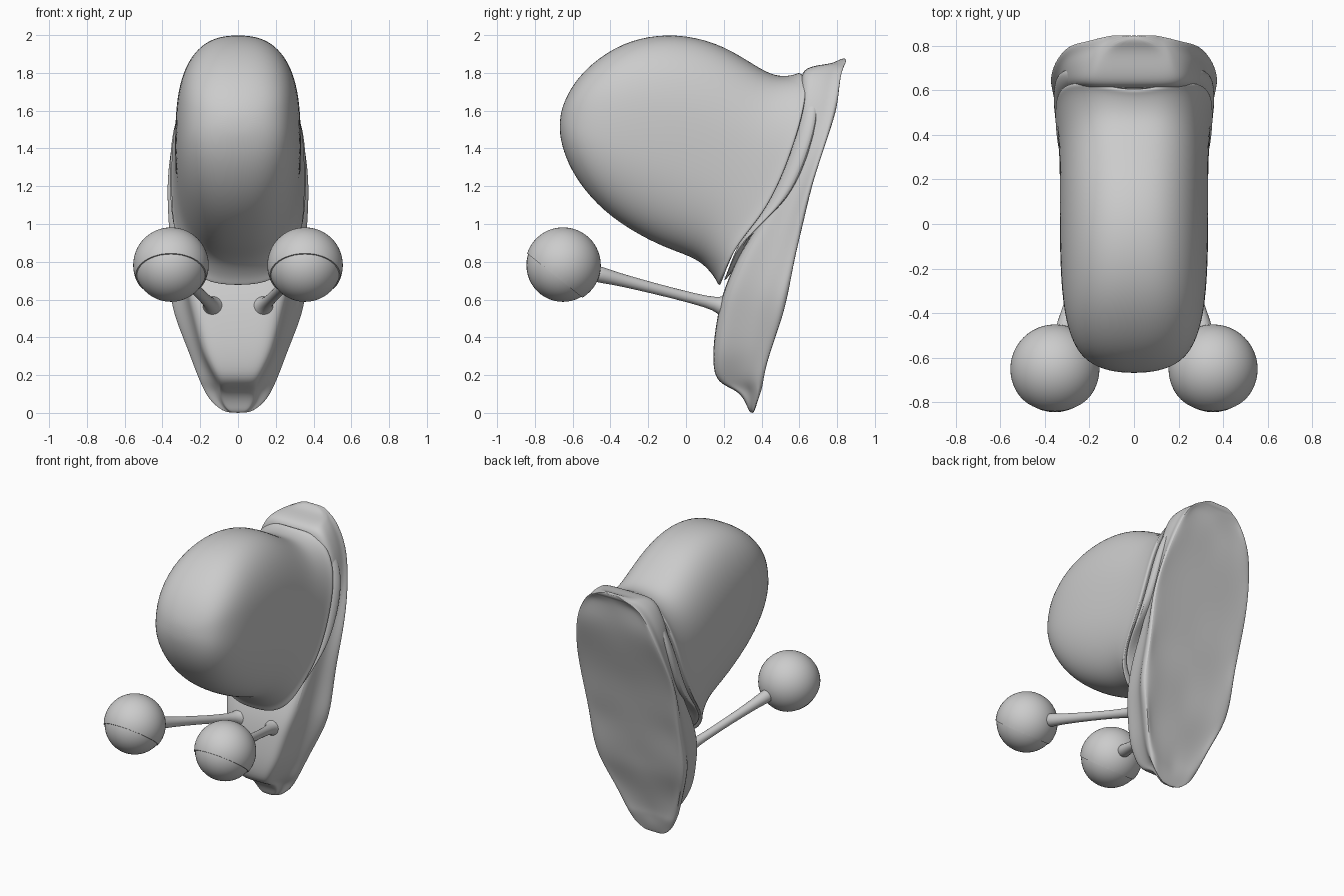
import bpy, bmesh, math
from mathutils import Vector

if "Cube" in bpy.data.objects:
    bpy.data.objects.remove(bpy.data.objects["Cube"])

grey = bpy.data.materials.new("soft_grey")
grey.diffuse_color = (0.6, 0.6, 0.6, 1)
grey.use_nodes = True
grey.node_tree.nodes["Principled BSDF"].inputs["Base Color"].default_value = grey.diffuse_color


def finish(name, bm, subdiv=0):
    bmesh.ops.recalc_face_normals(bm, faces=bm.faces)
    me = bpy.data.meshes.new(name)
    bm.to_mesh(me)
    bm.free()
    ob = bpy.data.objects.new(name, me)
    bpy.context.collection.objects.link(ob)
    me.materials.append(grey)
    if subdiv:
        mod = ob.modifiers.new("smooth", 'SUBSURF')
        mod.levels = mod.render_levels = subdiv
    bpy.ops.object.select_all(action='DESELECT')
    ob.select_set(True)
    bpy.context.view_layer.objects.active = ob
    bpy.ops.object.shade_smooth_by_angle(angle=math.radians(50))
    return ob


def loft(name, rings, subdiv=2):
    bm = bmesh.new()
    loops = [[bm.verts.new(p) for p in r] for r in rings]
    n = len(loops[0])
    for a, b in zip(loops, loops[1:]):
        for i in range(n):
            bm.faces.new((a[i], a[(i + 1) % n], b[(i + 1) % n], b[i]))
    bm.faces.new(loops[0])
    bm.faces.new(loops[-1])
    return finish(name, bm, subdiv)


def oval(top, bottom, w, bow=0.0, power=2.4, n=36):
    """Rounded section spanning two (y, z) points, its sides bowed backwards."""
    t, b = Vector((0, *top)), Vector((0, *bottom))
    mid, half = (t + b) / 2, (t - b) / 2
    pts = []
    for i in range(n):
        a = 2 * math.pi * i / n
        c, s = math.cos(a), math.sin(a)
        x = math.copysign(abs(c) ** (2 / power), c)
        h = math.copysign(abs(s) ** (2 / power), s)
        p = mid + half * h
        p.x = x * w
        rise = min(1, max(0, (h + .8) / .7))
        p.y += bow * abs(x) ** 1.5 * rise * rise * (3 - 2 * rise)
        pts.append(p)
    return pts


# Shell: top point, bottom point, half width, bow, section power
shell = [
    ((.57, 1.74), (.21, .76), .30, .10, 2.7),
    ((.60, 1.78), (.19, .70), .335, .11, 2.8),
    ((.603, 1.80), (.182, .675), .352, .112, 2.8),
    ((.588, 1.803), (.17, .675), .355, .11, 2.8),
    ((.57, 1.79), (.16, .70), .347, .10, 2.7),
    ((.49, 1.78), (.13, .745), .34, .07, 2.6),
    ((.40, 1.815), (.06, .815), .334, .03, 2.5),
    ((.21, 1.945), (-.09, .865), .334, 0, 2.5),
    ((0, 2.005), (-.23, .93), .334, 0, 2.5),
    ((-.20, 2.0), (-.40, 1.035), .326, 0, 2.5),
    ((-.38, 1.94), (-.54, 1.175), .302, 0, 2.5),
    ((-.55, 1.81), (-.63, 1.325), .245, 0, 2.4),
    ((-.637, 1.675), (-.664, 1.445), .145, 0, 2.2),
    ((-.667, 1.575), (-.669, 1.505), .045, 0, 2),
]
loft("shell", [oval(*s) for s in shell])

# Fleshy collar behind the shell rim
collar = [
    ((.58, 1.76), (.22, .74), .30, .10, 2.7),
    ((.605, 1.785), (.20, .70), .34, .115, 2.8),
    ((.62, 1.79), (.205, .70), .358, .14, 2.7),
    ((.63, 1.78), (.225, .72), .366, .165, 2.6),
    ((.64, 1.75), (.27, .78), .32, .17, 2.6),
]
loft("collar", [oval(*s) for s in collar])

# Foot: height, flange half width, front half width, back y, front y
foot = [
    (0.0, .05, .03, .357, .343),
    (.015, .09, .06, .365, .33),
    (.06, .145, .09, .38, .315),
    (.115, .18, .10, .39, .275),
    (.145, .193, .10, .40, .20),
    (.19, .215, .125, .41, .15),
    (.30, .255, .185, .445, .142),
    (.40, .295, .215, .48, .15),
    (.50, .335, .24, .51, .165),
    (.60, .36, .265, .53, .185),
    (.70, .365, .285, .555, .22),
    (.85, .362, .30, .59, .285),
    (1.0, .37, .31, .62, .385),
    (1.2, .382, .32, .665, .495),
    (1.4, .36, .325, .735, .565),
    (1.6, .315, .31, .795, .60),
    (1.72, .265, .27, .815, .605),
    (1.79, .215, .23, .826, .61),
    (1.825, .175, .19, .835, .635),
    (1.842, .14, .16, .84, .70),
    (1.85, .12, .12, .845, .78),
    (1.877, .07, .06, .85, .82),
]
# Half section: mix from front width to flange width, x factor, depth share
half = [(1, .3, .955), (1, .62, .96), (1, .87, .985), (1, .98, 1), (1, 1, .90),
        (.75, .98, .76), (.2, 1, .58), (0, 1, .32), (0, .97, .12), (0, .8, .01),
        (0, .4, 0)]


def foot_ring(z, w, wf, yb, yf):
    pts = []
    for k, f, t in half:
        x = f * (wf + k * (w - wf))
        y = yf + t * (yb - yf)
        if t > .9 and f < .9 and .1 < z < 1.8:      # gentle ripples on the sole
            y += .014 * math.sin(z * 13) * f
        pts.append(Vector((x, y, z)))
    back = Vector((0, yf + .95 * (yb - yf), z))
    front = Vector((0, yf, z))
    mirror = [Vector((-p.x, p.y, p.z)) for p in reversed(pts)]
    return [back] + pts + [front] + mirror


loft("foot", [foot_ring(*s) for s in foot])

# Eyes on stalks
lid_dir = Vector((0, -.625, -.78)).normalized()
for side, label in ((-1, "left"), (1, "right")):
    centre = Vector((side * .355, -.651, .782))
    base = Vector((side * .135, .20, .565))
    axis = centre - base
    turn = axis.to_track_quat('Z', 'Y')
    rings = []
    for t, r in ((-.05, .085), (-.01, .065), (.03, .045), (.09, .031), (.3, .028),
                 (.55, .032), (.7, .038), (.76, .045), (.85, .045)):
        rings.append([base + axis * t + turn @ Vector((r * math.cos(a), r * math.sin(a), 0))
                      for a in (math.pi * i / 6 for i in range(12))])
    loft(label + "_stalk", rings, 1)

    bm = bmesh.new()
    bmesh.ops.create_uvsphere(bm, u_segments=40, v_segments=24, radius=.194)
    bmesh.ops.translate(bm, verts=bm.verts, vec=centre)
    finish(label + "_eyeball", bm)

    # Lid: larger sphere cut open towards the lower front
    bm = bmesh.new()
    bmesh.ops.create_uvsphere(bm, u_segments=48, v_segments=32, radius=.2)
    bmesh.ops.bisect_plane(bm, geom=bm.verts[:] + bm.edges[:] + bm.faces[:],
                           plane_co=lid_dir * .07, plane_no=lid_dir, clear_outer=True)
    bmesh.ops.holes_fill(bm, edges=[e for e in bm.edges if e.is_boundary])
    bmesh.ops.translate(bm, verts=bm.verts, vec=centre)
    finish(label + "_eyelid", bm)
